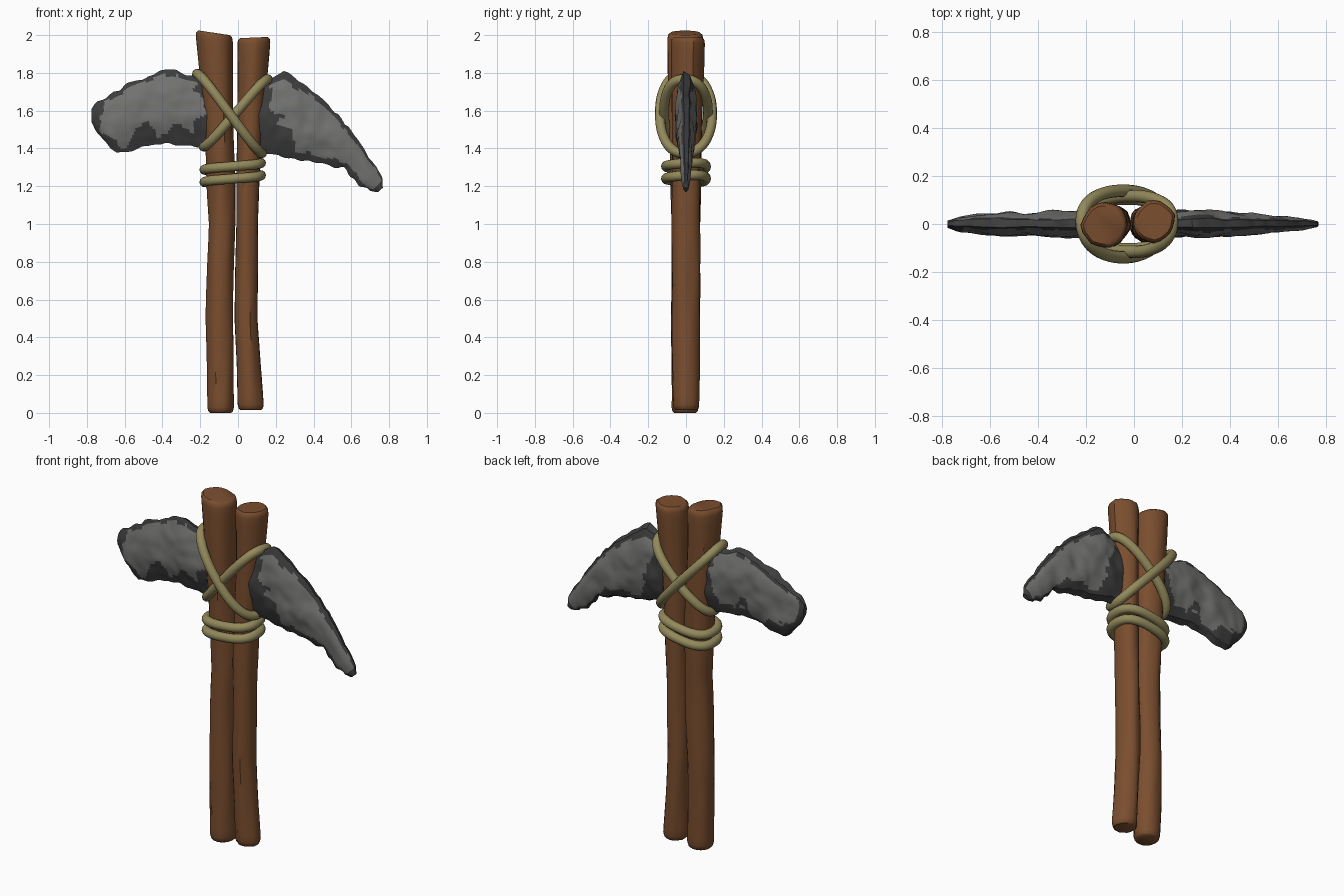
import bpy, bmesh, math
from mathutils import Vector, noise

if "Cube" in bpy.data.objects:
    bpy.data.objects.remove(bpy.data.objects["Cube"])


def material(name, rgb):
    m = bpy.data.materials.new(name)
    m.diffuse_color = (*rgb, 1)
    m.use_nodes = True
    m.node_tree.nodes["Principled BSDF"].inputs["Base Color"].default_value = m.diffuse_color
    return m


WOOD = material("brown wood", (0.195, 0.076, 0.028))
ROPE = material("khaki rope", (0.29, 0.25, 0.105))
STONE = material("grey stone", (0.17, 0.17, 0.165))
DARK = material("dark stone", (0.046, 0.046, 0.047))


def sample(table, f):
    """Row of the table at fraction f, linearly interpolated."""
    g = f * (len(table) - 1)
    i = min(int(g), len(table) - 2)
    return [a + (b - a) * (g - i) for a, b in zip(table[i], table[i + 1])]


def by_height(table, z):
    for a, b in zip(table, table[1:]):
        if z <= b[0]:
            k = (z - a[0]) / (b[0] - a[0])
            return [p + (q - p) * k for p, q in zip(a, b)]
    return table[-1]


def loft(name, rings, mats, cyclic=False, rule=None, angle=40):
    """Skin a list of vertex rings; cap the ends unless cyclic."""
    bm = bmesh.new()
    vs = [[bm.verts.new(p) for p in r] for r in rings]
    n, m = len(vs), len(vs[0])
    for i in range(n if cyclic else n - 1):
        a, b = vs[i], vs[(i + 1) % n]
        for j in range(m):
            k = (j + 1) % m
            f = bm.faces.new((a[j], a[k], b[k], b[j]))
            if rule:
                f.material_index = rule(i / (n - 1), j, f.calc_center_median())
    if not cyclic:
        for r in (vs[0], vs[-1]):
            f = bm.faces.new(r)
            f.material_index = len(mats) - 1
    bmesh.ops.recalc_face_normals(bm, faces=bm.faces)
    me = bpy.data.meshes.new(name)
    bm.to_mesh(me)
    bm.free()
    for mt in mats:
        me.materials.append(mt)
    ob = bpy.data.objects.new(name, me)
    bpy.context.collection.objects.link(ob)
    bpy.ops.object.select_all(action='DESELECT')
    ob.select_set(True)
    bpy.context.view_layer.objects.active = ob
    bpy.ops.object.shade_smooth_by_angle(angle=math.radians(angle))
    return ob


# Handle sticks: rows are z, centre x, centre y, radius x, radius y
def stick(name, rows, slant, seed):
    z0, z1 = rows[0][0], rows[-1][0]
    levels = [(z0, .78), (z0 + .008, .92), (z0 + .03, 1)]
    levels += [(z0 + .03 + (z1 - z0 - .06) * i / 44, 1) for i in range(1, 45)]
    levels += [(z1 - .01, .96), (z1, .84)]
    rings = []
    for z, s in levels:
        _, cx, cy, rx, ry = by_height(rows, z)
        ring = []
        for j in range(20):
            t = 2 * math.pi * j / 20
            c, d = math.cos(t), math.sin(t)
            k = s * (1 + .10 * noise.noise((c * 1.7 + seed, d * 1.7, z * 2.2))
                     + .05 * noise.noise((c * 4, d * 4 + seed, z * 3)))
            tilt = slant * (c - 1) * max(0, (z - z1 + .2) / .2)
            ring.append((cx + rx * k * c, cy + ry * k * d, z + tilt))
        rings.append(ring)
    loft(name, rings, [WOOD])


stick("left_handle_stick", [
    (0, -.093, -.005, .073, .073), (.5, -.098, -.003, .073, .076),
    (.8, -.092, 0, .072, .076), (1, -.085, 0, .069, .077),
    (1.25, -.09, 0, .076, .08), (1.5, -.1, 0, .08, .086),
    (1.8, -.115, -.005, .084, .092), (2, -.127, -.005, .094, .098)], -.012, 3.1)
stick("right_handle_stick", [
    (.015, .068, 0, .07, .068), (.25, .055, 0, .064, .07),
    (.5, .042, 0, .062, .072), (1, .047, 0, .058, .074),
    (1.3, .055, 0, .063, .076), (1.6, .068, .005, .069, .08),
    (1.99, .085, .01, .085, .088)], .003, 8.4)


# Stone blades: rows are top x, top z, bottom x, bottom z, half thickness
V = 22


def blade(name, rows, is_light):
    steps = 64
    rings = []
    for i in range(steps + 1):
        tx, tz, bx, bz, th = sample(rows, i / steps)
        top, bot = Vector((tx, 0, tz)), Vector((bx, 0, bz))
        mid, half = (top + bot) / 2, (top - bot) / 2
        ring = []
        for j in range(2 * V):
            front = j <= V
            s = 1 - 2 * (j if front else 2 * V - j) / V
            p = mid + half * s
            # chipped rim
            p += half.normalized() * s ** 5 * .02 * noise.noise((p.x * 17, s, p.z * 17))
            y = th * (.25 + .75 * (1 - abs(s) ** 2.2))
            # broad knapped facets
            q = p * 8 + Vector((0, 0 if front else 5, 0))
            y *= 1 + .28 * noise.noise(q) + .12 * noise.noise(q * 2.3)
            p.y = -y if front else y
            ring.append(p)
        rings.append(ring)

    def rule(u, j, c):
        k = j + .5 if j < V else 2 * V - j - .5
        s = 1 - 2 * k / V
        q = Vector((c.x * 9, 3 if c.y > 0 else 0, c.z * 9))
        n = noise.noise(q) + .5 * noise.noise(q * 2.5)
        return 0 if is_light(u, s, c, n) else 1

    loft(name, rings, [STONE, DARK], rule=rule, angle=28)


blade("blunt_stone_head", [
    (-.10, 1.72, -.10, 1.38, .05), (-.22, 1.785, -.19, 1.40, .053),
    (-.35, 1.815, -.30, 1.425, .052), (-.47, 1.79, -.42, 1.425, .048),
    (-.60, 1.725, -.53, 1.40, .046), (-.68, 1.68, -.64, 1.375, .043),
    (-.745, 1.645, -.715, 1.44, .034), (-.775, 1.60, -.775, 1.535, .017)],
    lambda u, s, c, n: s < .86 + .1 * n and s > -.6 + .5 * n
    and c.x > -.735 + .04 * n and c.x < -.17 - (1.75 - c.z) * .25 + .08 * n)

blade("pointed_stone_head", [
    (.08, 1.70, .08, 1.39, .05), (.17, 1.77, .13, 1.375, .053),
    (.245, 1.81, .20, 1.36, .057), (.325, 1.755, .325, 1.34, .056),
    (.40, 1.695, .39, 1.33, .05), (.485, 1.625, .46, 1.315, .045),
    (.615, 1.475, .57, 1.285, .036), (.72, 1.31, .65, 1.20, .026),
    (.765, 1.24, .70, 1.175, .02), (.77, 1.195, .745, 1.172, .015)],
    lambda u, s, c, n: s < .8 + .15 * n and s > -.72 + .3 * n
    and u < .9 and c.x > .14 + (1.72 - c.z) * .5 + .08 * n)


# Rope lashings: tilted closed loops, each spanned by axis a and depth b
def rope(name, centre, a, depth, power=.85, wobble=0, radius=.026):
    c, a = Vector(centre), Vector(a)
    up = Vector((-a.z, 0, a.x)).normalized()
    path = []
    for i in range(56):
        t = 2 * math.pi * i / 56
        co, si = math.cos(t), math.sin(t)
        x = math.copysign(abs(co) ** power, co)
        y = math.copysign(abs(si) ** power, si)
        path.append(c + a * x + Vector((0, depth * y, 0))
                    + up * wobble * math.sin(2 * t))
    rings = []
    for i, p in enumerate(path):
        d = (path[(i + 1) % 56] - path[i - 1]).normalized()
        side = d.cross(up).normalized()
        top = side.cross(d)
        rings.append([p + (side * math.cos(k * math.pi / 6)
                           + top * math.sin(k * math.pi / 6)) * radius
                      for k in range(12)])
    loft(name, rings, [ROPE], cyclic=True, angle=60)


rope("cross_lashing_outer", (-.045, 0, 1.585), (-.172, 0, .21), .138, .9, .008)
rope("cross_lashing_inner", (-.012, 0, 1.588), (.17, 0, .178), .116, .85, -.008)
for i, z in enumerate((1.305, 1.24)):
    rope(f"band_lashing_{i + 1}", (-.028, 0, z), (.15, 0, .018), .106, .8, .004)
